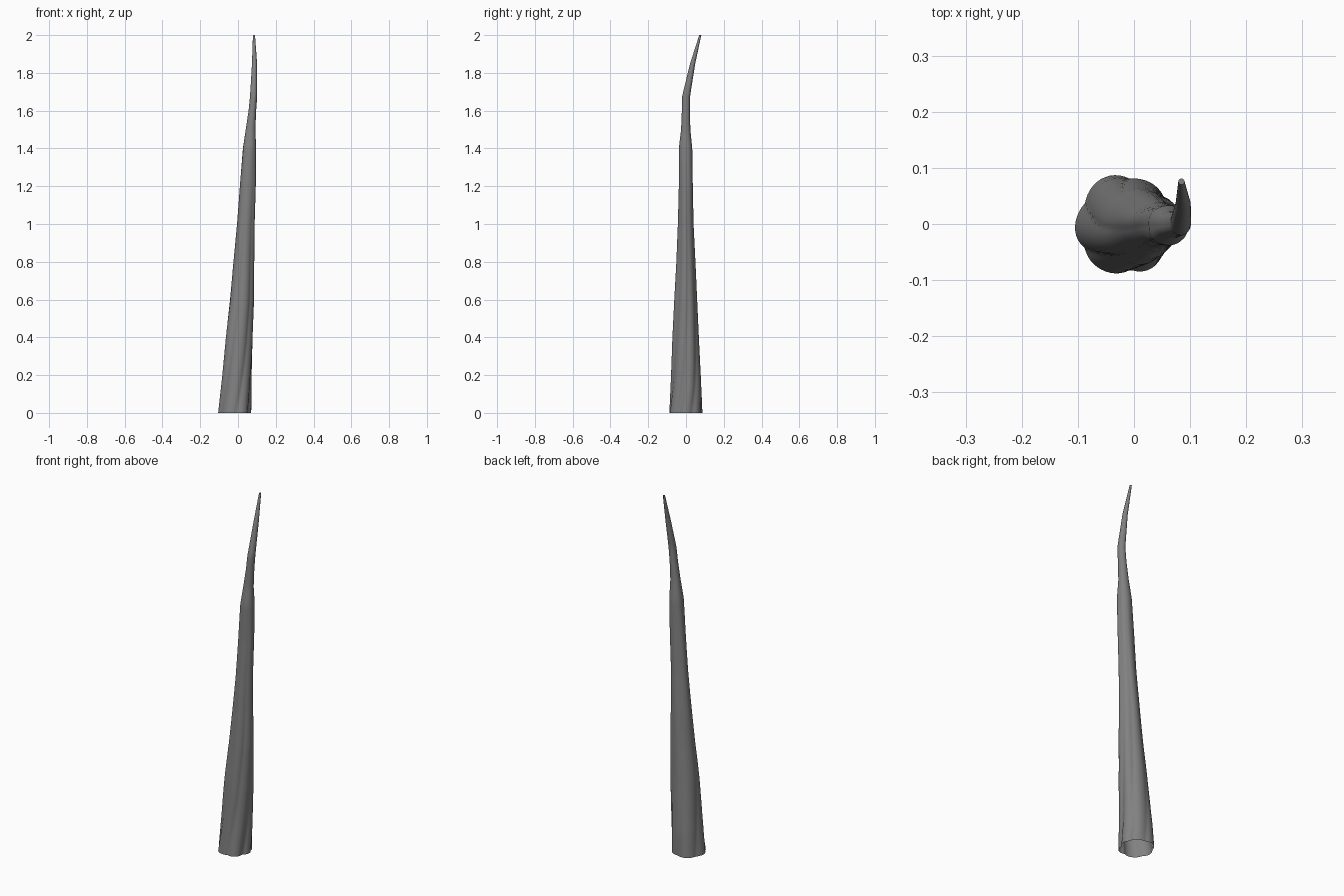
import bpy, bmesh, math
from math import sin, cos, pi

if "Cube" in bpy.data.objects:
    bpy.data.objects.remove(bpy.data.objects["Cube"])

# silhouette stations: z, x min, x max, y min, y max
STATIONS = [
    (0.0, -0.105, 0.070, -0.088, 0.087),
    (0.2, -0.083, 0.072, -0.079, 0.078),
    (0.4, -0.064, 0.077, -0.072, 0.068),
    (0.6, -0.042, 0.085, -0.062, 0.059),
    (0.8, -0.024, 0.086, -0.051, 0.050),
    (1.0, -0.005, 0.088, -0.043, 0.040),
    (1.2, 0.010, 0.094, -0.038, 0.036),
    (1.4, 0.026, 0.096, -0.038, 0.033),
    (1.5, 0.041, 0.092, -0.026, 0.023),
    (1.6, 0.056, 0.096, -0.022, 0.021),
    (1.68, 0.064, 0.102, -0.020, 0.022),
    (1.85, 0.074, 0.101, 0.022, 0.049),
    (2.0, 0.079, 0.090, 0.070, 0.081),
]
SEGMENTS, RINGS = 64, 80


def station(z):
    for a, b in zip(STATIONS, STATIONS[1:]):
        if z <= b[0] + 1e-6:
            t = (z - a[0]) / (b[0] - a[0])
            return [p + (q - p) * t for p, q in zip(a[1:], b[1:])]


def section(z):
    # lobed bark outline that twists upward, fitted to the silhouette
    twist = 0.75 * (1 - math.exp(-2.0 * z)) + 0.12 * sin(3 * z)
    depth = 0.15 * max(0.15, 1 - z / 1.9)
    pts = []
    for i in range(SEGMENTS):
        a = 2 * pi * i / SEGMENTS
        u = a - twist
        lobe = abs(cos(3 * u + 0.35 * sin(u) + 0.25 * sin(2 * u))) ** 0.8
        r = 1 - depth * (1 - lobe) * (0.75 + 0.25 * cos(u + 1 + z))
        r += 0.02 * sin(4 * u + 5 * z)
        pts.append((r * cos(a), r * sin(a)))
    x0, x1, y0, y1 = station(z)
    xs, ys = zip(*pts)

    def fit(v, vals, lo, hi):
        return lo + (v - min(vals)) / (max(vals) - min(vals)) * (hi - lo)

    return [(fit(x, xs, x0, x1), fit(y, ys, y0, y1), z) for x, y in pts]


# tapering trunk, hollow and open at the base
bm = bmesh.new()
rings = [[bm.verts.new(p) for p in section(2.0 * k / RINGS)] for k in range(RINGS + 1)]
for low, high in zip(rings, rings[1:]):
    for i in range(SEGMENTS):
        j = (i + 1) % SEGMENTS
        bm.faces.new((low[i], low[j], high[j], high[i]))
bm.faces.new(rings[-1])
mesh = bpy.data.meshes.new("trunk")
bm.to_mesh(mesh)
bm.free()
trunk = bpy.data.objects.new("trunk", mesh)
bpy.context.collection.objects.link(trunk)
bpy.context.view_layer.objects.active = trunk
trunk.select_set(True)
bpy.ops.object.shade_smooth_by_angle(angle=math.radians(60))

# dark grey surface
dark = bpy.data.materials.new("dark_grey")
dark.diffuse_color = (0.22, 0.22, 0.22, 1)
dark.use_nodes = True
dark.node_tree.nodes["Principled BSDF"].inputs["Base Color"].default_value = dark.diffuse_color
mesh.materials.append(dark)
